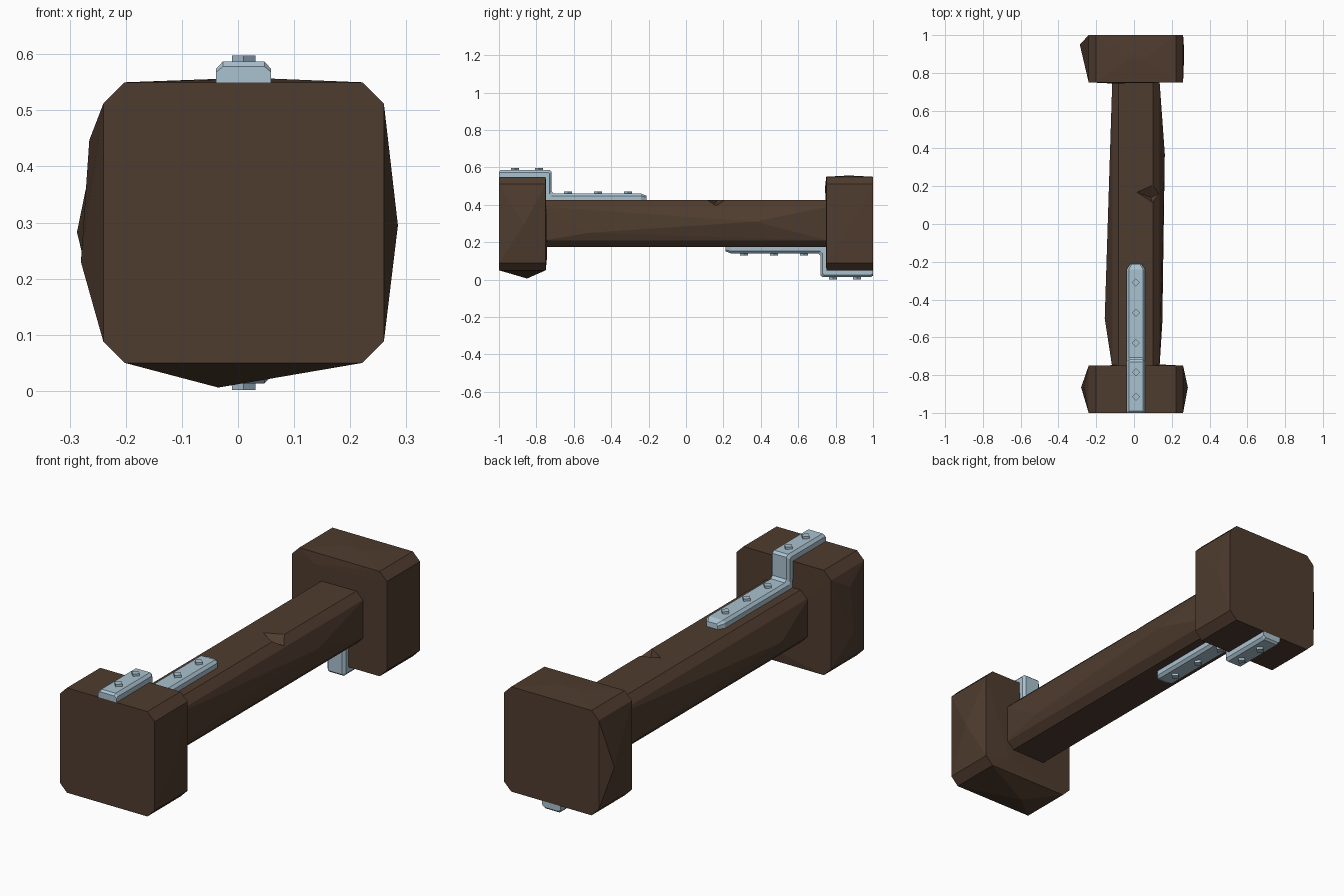
import bpy, bmesh
from math import pi, cos, sin
from mathutils import Vector

if "Cube" in bpy.data.objects:
    bpy.data.objects.remove(bpy.data.objects["Cube"])

CX, CZ = 0.01, 0.30


def material(name, rgb):
    m = bpy.data.materials.new(name)
    m.diffuse_color = (*rgb, 1)
    m.use_nodes = True
    m.node_tree.nodes["Principled BSDF"].inputs["Base Color"].default_value = m.diffuse_color
    return m


WOOD = material("dark_wood", (0.078, 0.045, 0.028))
STEEL = material("pale_steel", (0.40, 0.54, 0.63))


def finish(bm, name, mat):
    bmesh.ops.recalc_face_normals(bm, faces=bm.faces[:])
    me = bpy.data.meshes.new(name)
    bm.to_mesh(me)
    bm.free()
    ob = bpy.data.objects.new(name, me)
    bpy.context.collection.objects.link(ob)
    if mat:
        me.materials.append(mat)
    return ob


def hull(name, points, mat):
    bm = bmesh.new()
    for p in points:
        bm.verts.new(p)
    res = bmesh.ops.convex_hull(bm, input=bm.verts[:])
    inside = [v for v in res["geom_interior"] if isinstance(v, bmesh.types.BMVert)]
    bmesh.ops.delete(bm, geom=inside, context='VERTS')
    bmesh.ops.dissolve_limit(bm, angle_limit=0.002, verts=bm.verts[:], edges=bm.edges[:])
    return finish(bm, name, mat)


def hewn_block(name, half, cut, y0, y1, knobs):
    """Chamfered square timber along y, with knobs that swell its faces."""
    k = half - cut
    ring = [(sx * a, sz * b) for sx in (-1, 1) for sz in (-1, 1)
            for a, b in ((half, k), (k, half))]
    pts = [(CX + x, y, CZ + z) for y in (y0, y1) for x, z in ring]
    return hull(name, pts + knobs, WOOD)


# End blocks
hewn_block("front_block", 0.25, 0.038, -1.0, -0.75, [
    (0.285, -0.865, 0.295), (-0.28, -0.865, 0.23), (-0.265, -0.86, 0.447),
    (-0.035, -0.85, 0.006), (0.13, -0.743, 0.12)])
hewn_block("back_block", 0.25, 0.038, 0.75, 1.0, [
    (-0.287, 0.95, 0.283), (0.266, 0.91, 0.33), (0.05, 0.87, 0.557),
    (-0.04, 0.87, 0.556), (-0.12, 0.744, 0.50)])

# Central beam with a chipped edge
beam = hewn_block("beam", 0.125, 0.034, -0.76, 0.76, [
    (0.163, 0.37, 0.31), (0.15, -0.52, 0.25), (-0.155, -0.5, 0.29)])
chip = hull("chip_cutter", [
    (0.09, 0.14, 0.385), (0.01, 0.17, 0.428), (0.095, 0.215, 0.432),
    (0.15, 0.17, 0.40), (0.10, 0.11, 0.432), (0.15, 0.15, 0.44)], None)
chip.hide_render = True
mod = beam.modifiers.new("chip", 'BOOLEAN')
mod.operation, mod.object, mod.solver = 'DIFFERENCE', chip, 'EXACT'
bpy.context.view_layer.objects.active = beam
bpy.ops.object.modifier_apply(modifier=mod.name)
bpy.data.objects.remove(chip)

# Stepped strap: inner (y, z), outer (y, z), width factor
STATIONS = [
    ((-1.0, .550), (-1.0, .578), 1), ((-.988, .550), (-.990, .587), 1),
    ((-.752, .550), (-.730, .587), 1), ((-.750, .548), (-.718, .577), 1),
    ((-.750, .427), (-.718, .472), 1), ((-.748, .425), (-.706, .460), 1),
    ((-.240, .425), (-.240, .460), 1), ((-.210, .425), (-.212, .449), .6)]
SECTION = [(-.049, 0), (-.049, .65), (-.037, 1), (.037, 1), (.049, .65), (.049, 0)]


def place(x, y, z, flip):
    """Bottom fittings are the top ones turned half round the x axis."""
    return Vector((CX + x, -y, 2 * CZ - z) if flip else (CX + x, y, z))


def strap(name, flip):
    bm = bmesh.new()
    rings = []
    for a, b, w in STATIONS:
        rings.append([bm.verts.new(place(x * w, a[0] + (b[0] - a[0]) * t,
                                         a[1] + (b[1] - a[1]) * t, flip))
                      for x, t in SECTION])
    n = len(SECTION)
    for r, s in zip(rings, rings[1:]):
        for i in range(n):
            j = (i + 1) % n
            bm.faces.new((r[i], r[j], s[j], s[i]))
    bm.faces.new(rings[0])
    bm.faces.new(rings[-1][::-1])
    return finish(bm, name, STEEL)


def bolt(name, y, z, flip):
    """Small diamond stud."""
    bm = bmesh.new()
    lo, hi = [[bm.verts.new(place(.021 * cos(i * pi / 2), y + .021 * sin(i * pi / 2), h, flip))
               for i in range(4)] for h in (z - .005, z + .011)]
    for i in range(4):
        j = (i + 1) % 4
        bm.faces.new((lo[i], lo[j], hi[j], hi[i]))
    bm.faces.new(hi)
    bm.faces.new(lo[::-1])
    return finish(bm, name, STEEL)


# Top strap at the front, bottom strap at the back
for side, flip in (("top", False), ("bottom", True)):
    strap(side + "_strap", flip)
    for i, (y, z) in enumerate(((-.915, .587), (-.785, .587),
                                (-.63, .460), (-.47, .460), (-.31, .460))):
        bolt(f"{side}_bolt_{i + 1}", y, z, flip)
